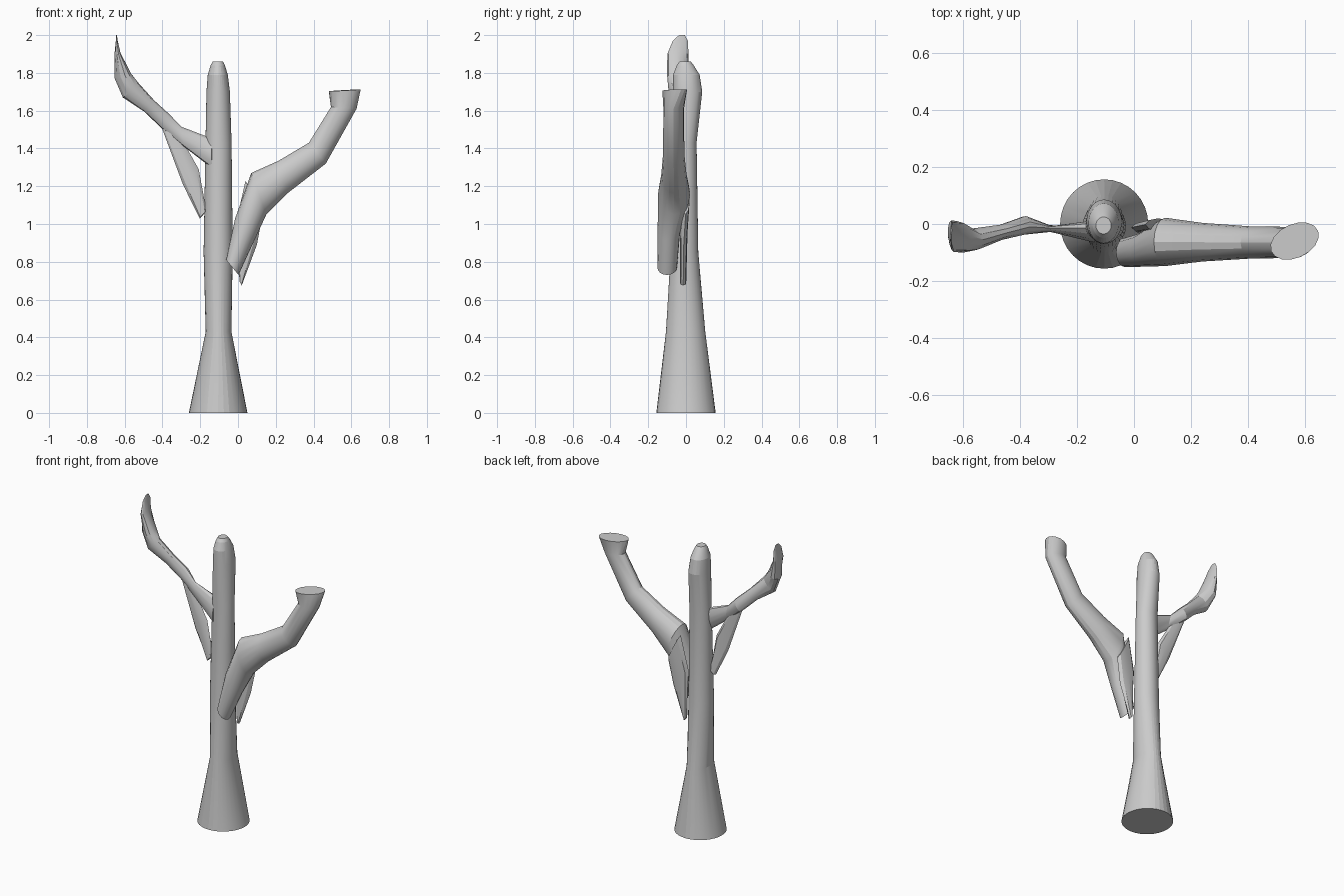
import bpy, bmesh
from math import cos, sin, pi, radians
from mathutils import Vector


def loft(name, sections, sides, angle=25):
    """Skin elliptical sections, each given as centre, half-axis a, half-axis b."""
    bm = bmesh.new()
    rings = []
    for c, a, b in sections:
        c, a, b = Vector(c), Vector(a), Vector(b)
        rings.append([bm.verts.new(c + a * cos(2 * pi * i / sides) + b * sin(2 * pi * i / sides))
                      for i in range(sides)])
    for lo, hi in zip(rings, rings[1:]):
        for i in range(sides):
            j = (i + 1) % sides
            bm.faces.new((lo[i], lo[j], hi[j], hi[i]))
    bm.faces.new(rings[0][::-1])
    bm.faces.new(rings[-1])
    bmesh.ops.recalc_face_normals(bm, faces=bm.faces)
    mesh = bpy.data.meshes.new(name)
    bm.to_mesh(mesh)
    bm.free()
    obj = bpy.data.objects.new(name, mesh)
    bpy.context.collection.objects.link(obj)
    bpy.ops.object.select_all(action='DESELECT')
    obj.select_set(True)
    bpy.context.view_layer.objects.active = obj
    bpy.ops.object.shade_smooth_by_angle(angle=radians(angle))
    return obj


# Trunk: flared foot, slim column, rounded tip (z, x, y, rx, ry)
trunk = [(0, -.105, 0, .155, .157), (.43, -.103, -.002, .068, .104),
         (.85, -.105, -.008, .077, .073), (1.43, -.103, -.004, .069, .06),
         (1.70, -.105, .008, .062, .078), (1.79, -.107, .002, .053, .07),
         (1.84, -.107, -.004, .038, .045), (1.86, -.107, -.005, .027, .03)]
loft("trunk", [((x, y, z), (rx, 0, 0), (0, ry, 0)) for z, x, y, rx, ry in trunk], 32, 12)

# Right branch: thick bent tube ending in a flat flared cut
loft("right_branch", [
    ((-.03, -.1, .77), (-.033, 0, .04), (0, .052, 0)),
    ((.035, -.09, .97), (-.05, 0, .06), (0, .06, 0)),
    ((.11, -.063, 1.16), (-.04, 0, .11), (0, .085, 0)),
    ((.24, -.064, 1.25), (-.025, 0, .085), (0, .068, 0)),
    ((.42, -.065, 1.375), (-.045, 0, .055), (0, .056, 0)),
    ((.56, -.065, 1.615), (-.068, 0, .004), (0, .055, 0)),
    ((.565, -.06, 1.708), (-.083, -.035, -.005), (-.02, .056, 0))], 16)

# Torn bark flap behind the right branch
loft("right_branch_flap", [
    ((.014, -.015, .685), (-.006, 0, .01), (0, .016, 0)),
    ((.045, -.012, .95), (-.055, 0, .06), (0, .02, 0)),
    ((.085, -.002, 1.14), (-.045, 0, .09), (0, .022, 0))], 8)

# Left branch: thin twisted limb from trunk to upturned leaf-like end
loft("left_branch", [
    ((-.13, -.025, 1.37), (.01, .04, 0), (0, .01, .08)),
    ((-.29, -.018, 1.46), (.004, .01, 0), (-.01, .004, .055)),
    ((-.385, -.005, 1.545), (.005, .033, 0), (.02, -.005, .038)),
    ((-.47, -.03, 1.625), (.004, .028, 0), (.026, 0, .03)),
    ((-.57, -.055, 1.71), (-.008, .038, 0), (.04, 0, .04)),
    ((-.61, -.045, 1.785), (-.012, .055, 0), (.045, 0, .01)),
    ((-.638, -.043, 1.9), (-.005, .056, 0), (.016, 0, .005)),
    ((-.642, -.03, 1.97), (0, .04, 0), (.005, 0, .001)),
    ((-.643, -.022, 2.0), (0, .015, 0), (.002, 0, 0))], 12)

# Flat strut running from the left limb down to the trunk
loft("left_branch_strut", [
    ((-.185, -.02, 1.05), (.018, 0, .02), (.002, .022, 0)),
    ((-.25, -.02, 1.25), (.042, 0, .04), (.002, .012, 0)),
    ((-.38, -.008, 1.53), (.02, 0, .03), (.002, .012, 0))], 8)
